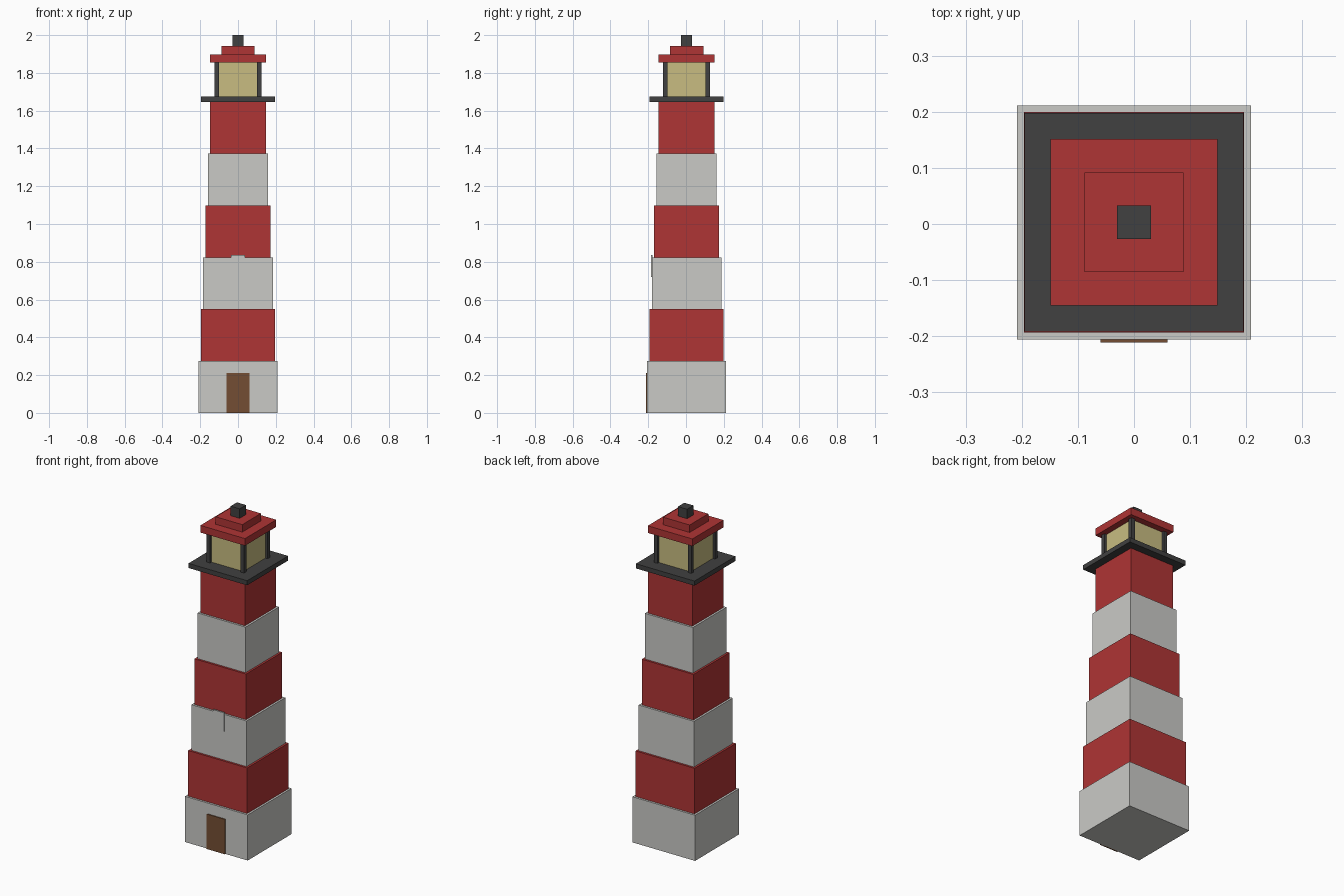
import bpy

if "Cube" in bpy.data.objects:
    bpy.data.objects.remove(bpy.data.objects["Cube"])

CY = 0.003  # tower axis, offset so the door plate keeps the whole centred


def material(name, rgb):
    m = bpy.data.materials.new(name)
    m.diffuse_color = (*rgb, 1.0)
    m.use_nodes = True
    m.node_tree.nodes["Principled BSDF"].inputs["Base Color"].default_value = m.diffuse_color
    return m


WHITE = material("warm white", (0.59, 0.59, 0.565))
RED = material("red", (0.43, 0.035, 0.035))
DARK = material("dark grey", (0.052, 0.052, 0.052))
GLASS = material("pale yellow", (0.58, 0.505, 0.22))
BROWN = material("brown", (0.175, 0.076, 0.034))


def box(name, x0, x1, y0, y1, z0, z1, mat):
    """Axis-aligned box given by its extents."""
    bpy.ops.mesh.primitive_cube_add(
        size=1, location=((x0 + x1) / 2, (y0 + y1) / 2, (z0 + z1) / 2))
    ob = bpy.context.object
    ob.name = name
    ob.scale = (x1 - x0, y1 - y0, z1 - z0)
    bpy.ops.object.transform_apply(location=False, rotation=False, scale=True)
    ob.data.materials.append(mat)
    return ob


def block(name, half, z0, z1, mat):
    """Square block centred on the tower axis."""
    return box(name, -half, half, CY - half, CY + half, z0, z1, mat)


# Tower: six stepped bands, alternating white and red
BAND_H = 0.2745
halves = [0.2085 - 0.0122 * i for i in range(6)]
for i, half in enumerate(halves):
    block(f"tower_band_{i + 1}", half, i * BAND_H, (i + 1) * BAND_H,
          RED if i % 2 else WHITE)
top = 6 * BAND_H

# Gallery deck and lantern room
block("gallery_deck", 0.195, top, 1.675, DARK)
block("lantern_glass", 0.11, 1.675, 1.855, GLASS)
for sx in (-1, 1):
    for sy in (-1, 1):
        x, y, r = sx * 0.113, CY + sy * 0.113, 0.0115
        box("lantern_post", x - r, x + r, y - r, y + r, 1.675, 1.855, DARK)

# Stepped roof and cap
block("roof_lower", 0.1485, 1.855, 1.898, RED)
block("roof_upper", 0.0885, 1.898, 1.943, RED)
block("roof_cap", 0.03, 1.943, 2.0, DARK)

# Door and window plates on the front
wall = CY - halves[0]
box("door", -0.06, 0.06, wall - 0.006, wall + 0.003, 0.0, 0.21, BROWN)
wall = CY - halves[2]
box("window", -0.036, 0.036, wall - 0.005, wall + 0.004, 0.72, 0.835, WHITE)
